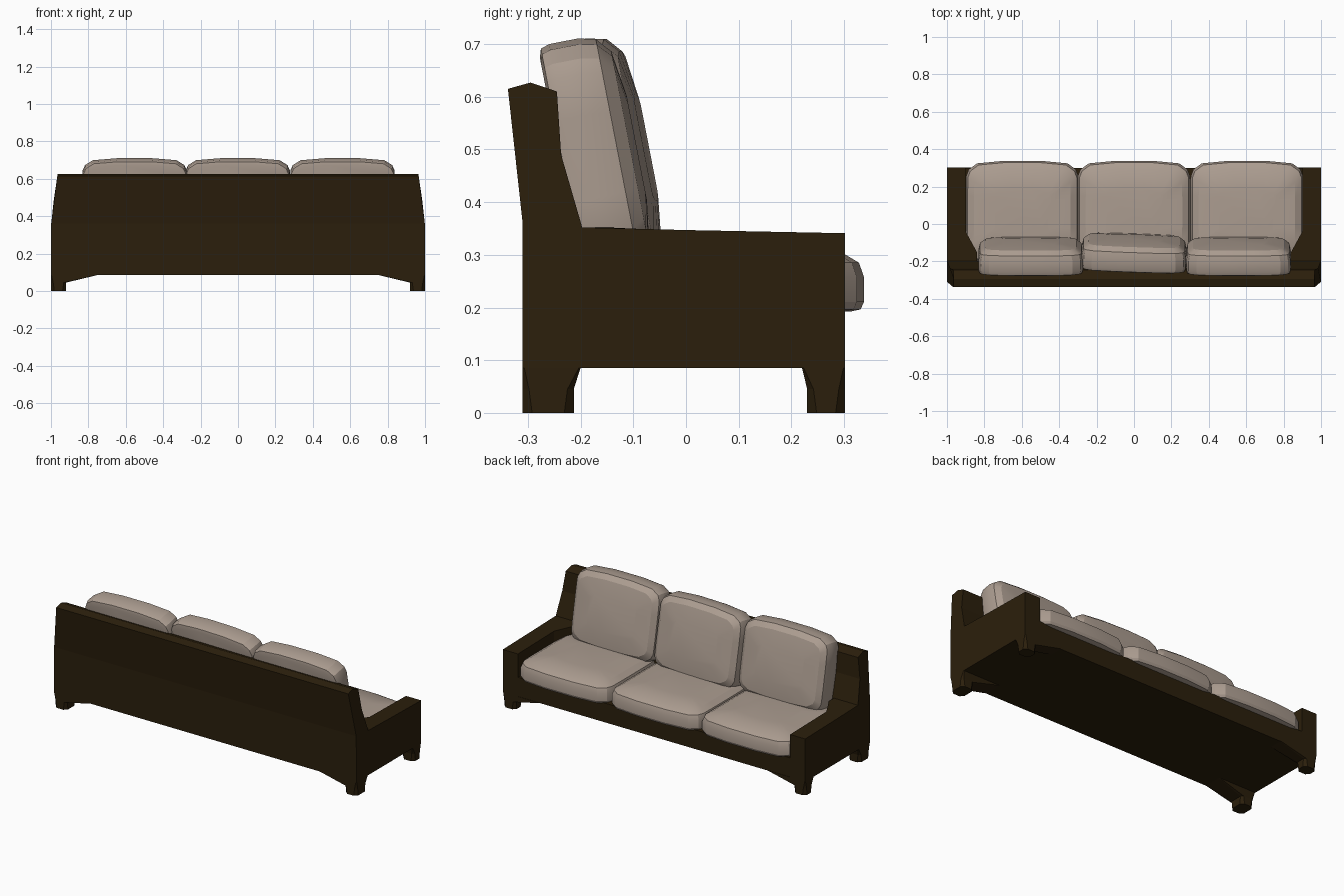
import bpy, bmesh, math
from mathutils import Matrix

if "Cube" in bpy.data.objects:
    bpy.data.objects.remove(bpy.data.objects["Cube"])


def material(name, rgb):
    m = bpy.data.materials.new(name)
    m.diffuse_color = (*rgb, 1)
    m.use_nodes = True
    m.node_tree.nodes["Principled BSDF"].inputs["Base Color"].default_value = m.diffuse_color
    return m


wood = material("dark brown upholstery", (0.024, 0.0135, 0.0035))
fabric = material("warm grey fabric", (0.41, 0.335, 0.28))


def loft(name, rings, mat, smooth=False, bevel=0.0, matrix=None):
    """Skin equal-length rings of points and cap both ends."""
    bm = bmesh.new()
    vr = [[bm.verts.new(p) for p in r] for r in rings]
    n = len(rings[0])
    for a, b in zip(vr, vr[1:]):
        for i in range(n):
            j = (i + 1) % n
            bm.faces.new((a[i], a[j], b[j], b[i]))
    bm.faces.new(vr[0])
    bm.faces.new(vr[-1])
    if matrix:
        bm.transform(matrix)
    bmesh.ops.recalc_face_normals(bm, faces=bm.faces)
    me = bpy.data.meshes.new(name)
    bm.to_mesh(me)
    bm.free()
    me.materials.append(mat)
    if smooth:
        for p in me.polygons:
            p.use_smooth = True
        me.set_sharp_from_angle(angle=math.radians(25))
    ob = bpy.data.objects.new(name, me)
    bpy.context.collection.objects.link(ob)
    if bevel:
        b = ob.modifiers.new("bevel", 'BEVEL')
        b.width, b.segments = bevel, 1
        b.limit_method = 'ANGLE'
        b.angle_limit = math.radians(40)
    return ob


def octagon(x0, x1, y0, y1, z, c):
    return [(x0 + c, y0, z), (x1 - c, y0, z), (x1, y0 + c, z), (x1, y1 - c, z),
            (x1 - c, y1, z), (x0 + c, y1, z), (x0, y1 - c, z), (x0, y0 + c, z)]


def mirror(ring, s):
    return [(s * x, y, z) for x, y, z in ring]


# Reclined backrest, side profile narrowing slightly towards the top
profile = [(-0.31, 0.085), (-0.31, 0.36), (-0.338, 0.615), (-0.295, 0.627),
           (-0.245, 0.61), (-0.237, 0.49), (-0.197, 0.352), (-0.197, 0.085)]


def half_width(z):
    return 1.0 - 0.035 * max(0, (z - 0.34) / 0.28) ** 1.3


loft("backrest", [[(s * half_width(z), y, z) for y, z in profile] for s in (-1, 1)], wood)

# Seat base with front rail
loft("seat_base", [octagon(-0.91, 0.91, -0.2, 0.30, z, 0.002) for z in (0.085, 0.2)], wood)

for s, side in ((-1, "left"), (1, "right")):
    # Arm, thickening where it meets the backrest
    plan = [(1, -0.197), (1, 0), (1, 0.302), (0.9, 0.302), (0.9, -0.04),
            (0.84, -0.15), (0.84, -0.197)]
    tops = [0.352, 0.347, 0.341, 0.341, 0.347, 0.352, 0.352]
    loft(side + "_arm",
         [[(s * x, y, 0.085) for x, y in plan],
          [(s * x, y, z) for (x, y), z in zip(plan, tops)]], wood)
    # Feet flaring into the frame
    for y0, y1, t0, t1, end in ((-0.31, -0.213, -0.31, -0.2, "back"),
                                (0.23, 0.302, 0.22, 0.302, "front")):
        rings = [octagon(0.92, 1, y0, y1, 0, 0.018),
                 octagon(0.92, 1, y0, y1, 0.045, 0.012),
                 octagon(0.75, 1, t0, t1, 0.086, 0.003)]
        loft(f"{end}_{side}_foot", [mirror(r, s) for r in rings], wood)

# One quarter of the arched cushion outline; the rest comes by mirroring
quarter = [(1, 0.35), (0.995, 0.70), (0.95, 0.83), (0.80, 0.95), (0.32, 1.0)]
half = [(-u, v) for u, v in quarter] + [(u, v) for u, v in reversed(quarter)]
outline = half + [(-u, -v) for u, v in half]


def cushion(name, hx, hy, hz, matrix):
    """Low-poly pillow: flat underside, upright rim, domed face."""
    levels = [(0.90, -1), (0.975, -0.93), (1, -0.70), (1, 0.05), (0.965, 0.5),
              (0.84, 0.83), (0.45, 1)]
    m = min(hx, hy)
    rings = [[(u * (hx - m * (1 - k)), v * (hy - m * (1 - k)), h * hz) for u, v in outline]
             for k, h in levels]
    return loft(name, rings, fabric, smooth=True, matrix=matrix)


for x, label in ((-0.597, "left"), (0, "middle"), (0.604, "right")):
    # Seat cushion
    cushion(label + "_seat_cushion", 0.302, 0.275, 0.062,
            Matrix.Translation((x, 0.063, 0.254)))
    # Leaning back cushion; the middle one sits slightly forward and twisted
    mid = label == "middle"
    place = (Matrix.Translation((x * 0.925, -0.148 if mid else -0.166, 0.489))
             @ Matrix.Rotation(math.radians(-2 if mid else 0), 4, 'Z')
             @ Matrix.Rotation(math.radians(-79), 4, 'X'))
    cushion(label + "_back_cushion", 0.28, 0.225, 0.074, place)
